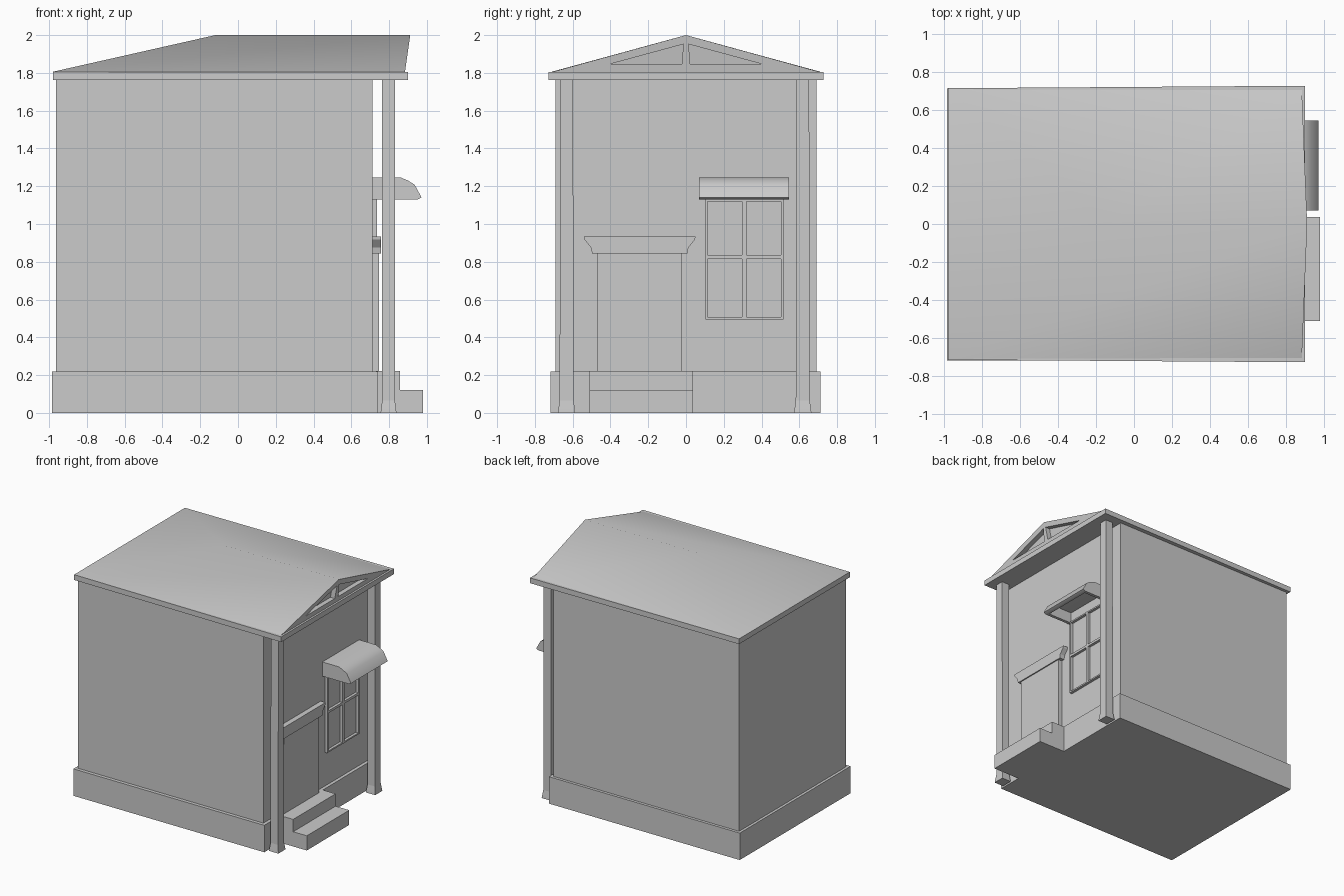
import bpy, bmesh
from math import radians

if "Cube" in bpy.data.objects:
    bpy.data.objects.remove(bpy.data.objects["Cube"])


def mesh_object(name, verts, faces):
    me = bpy.data.meshes.new(name)
    me.from_pydata(verts, [], faces)
    bm = bmesh.new()
    bm.from_mesh(me)
    bmesh.ops.recalc_face_normals(bm, faces=bm.faces)
    bm.to_mesh(me)
    bm.free()
    ob = bpy.data.objects.new(name, me)
    bpy.context.collection.objects.link(ob)
    return ob


def loft(name, rings):
    """Closed solid through rings with equal point counts."""
    n = len(rings[0])
    verts = [p for ring in rings for p in ring]
    faces = [list(range(n)), list(range(len(verts) - n, len(verts)))]
    for k in range(len(rings) - 1):
        for i in range(n):
            j = (i + 1) % n
            faces.append([k*n + i, k*n + j, (k+1)*n + j, (k+1)*n + i])
    return mesh_object(name, verts, faces)


def box(name, x0, x1, y0, y1, z0, z1):
    return loft(name, [[(x0, y0, z), (x1, y0, z), (x1, y1, z), (x0, y1, z)] for z in (z0, z1)])


def prism_x(name, yz, x0, x1):
    return loft(name, [[(x, y, z) for y, z in yz] for x in (x0, x1)])


def prism_y(name, xz, y0, y1):
    return loft(name, [[(x, y, z) for x, z in xz] for y in (y0, y1)])


def activate(ob):
    bpy.ops.object.select_all(action='DESELECT')
    ob.select_set(True)
    bpy.context.view_layer.objects.active = ob


def cut(ob, cutter):
    cutter.hide_render = True
    mod = ob.modifiers.new("cut", 'BOOLEAN')
    mod.operation = 'DIFFERENCE'
    mod.solver = 'EXACT'
    mod.object = cutter
    activate(ob)
    bpy.ops.object.modifier_apply(modifier=mod.name)
    bpy.data.objects.remove(cutter)


def smooth(ob, angle):
    activate(ob)
    bpy.ops.object.shade_smooth_by_angle(angle=radians(angle))


# Body, plinth and eaves
box("plinth", -0.985, 0.74, -0.718, 0.713, 0, 0.22)
box("walls", -0.963, 0.713, -0.69, 0.69, 0.2, 1.77)
loft("eaves", [[(-0.98, -0.715, z), (0.90, -0.728, z), (0.90, 0.728, z), (-0.98, 0.715, z)]
               for z in (1.763, 1.806)])

# Roof: hipped at the rear, leaning gable at the front with two recessed triangles
roof = mesh_object("roof", [
    (-0.98, -0.71, 1.806), (0.884, -0.705, 1.806), (0.884, 0.705, 1.806), (-0.98, 0.71, 1.806),
    (-0.12, 0, 2.0), (0.912, 0, 2.0)],
    [(0, 1, 2, 3), (0, 1, 5, 4), (2, 3, 4, 5), (0, 4, 3), (1, 2, 5)])
for s in (-1, 1):
    outline = [(0.405, 1.846), (0.022, 1.846), (0.014, 1.952)]
    # cutter follows the lean of the gable
    lean = lambda z: (z - 1.806) * 0.14
    cut(roof, loft("gable_cutter", [[(x + lean(z), s * y, z) for y, z in outline]
                                    for x in (0.845, 0.95)]))
smooth(roof, 31)

# Porch posts with flared feet
for side, yc in (("left", -0.632), ("right", 0.618)):
    rings = []
    for half_x, half_y, z in ((0.042, 0.046, 0), (0.04, 0.044, 0.018), (0.034, 0.037, 0.065),
                              (0.034, 0.034, 1.77)):
        rings.append([(0.797 + a * half_x, yc + b * half_y, z)
                      for a, b in ((-1, -1), (1, -1), (1, 1), (-1, 1))])
    loft(side + "_post", rings)

# Front steps
prism_y("steps", [(0.73, 0), (0.98, 0), (0.98, 0.12), (0.857, 0.12), (0.857, 0.221), (0.73, 0.221)],
        -0.512, 0.036)

# Door and its flared lintel
box("door", 0.70, 0.746, -0.47, -0.02, 0.2, 0.85)
half = [(0.252, 0.843), (0.258, 0.875), (0.293, 0.918), (0.295, 0.934)]
prism_x("door_lintel", [(-0.245 - y, z) for y, z in half] +
        [(-0.245 + y, z) for y, z in reversed(half)], 0.70, 0.756)

# Window frame with glazing bars
y0, y1, z0, z1, t = 0.102, 0.515, 0.495, 1.13, 0.012
for i, y in enumerate((y0, (y0 + y1) / 2 - t, y1 - t)):
    w = 2 * t if i == 1 else t
    box("window_upright_%d" % i, 0.70, 0.736, y, y + w, z0, z1)
for i, z in enumerate((z0, 0.815, z1 - t)):
    h = 0.02 if i == 1 else t
    box("window_rail_%d" % i, 0.70, 0.735, y0, y1, z, z + h)

# Curved awning, hollow underneath
awning = prism_y("awning", [(0.705, 1.13), (0.95, 1.13), (0.972, 1.14), (0.935, 1.208),
                            (0.90, 1.23), (0.862, 1.246), (0.705, 1.246)], 0.07, 0.545)
cut(awning, prism_y("awning_cutter", [(0.715, 1.10), (0.935, 1.10), (0.935, 1.14), (0.91, 1.19),
                                      (0.85, 1.22), (0.715, 1.22)], 0.095, 0.52))
smooth(awning, 40)
